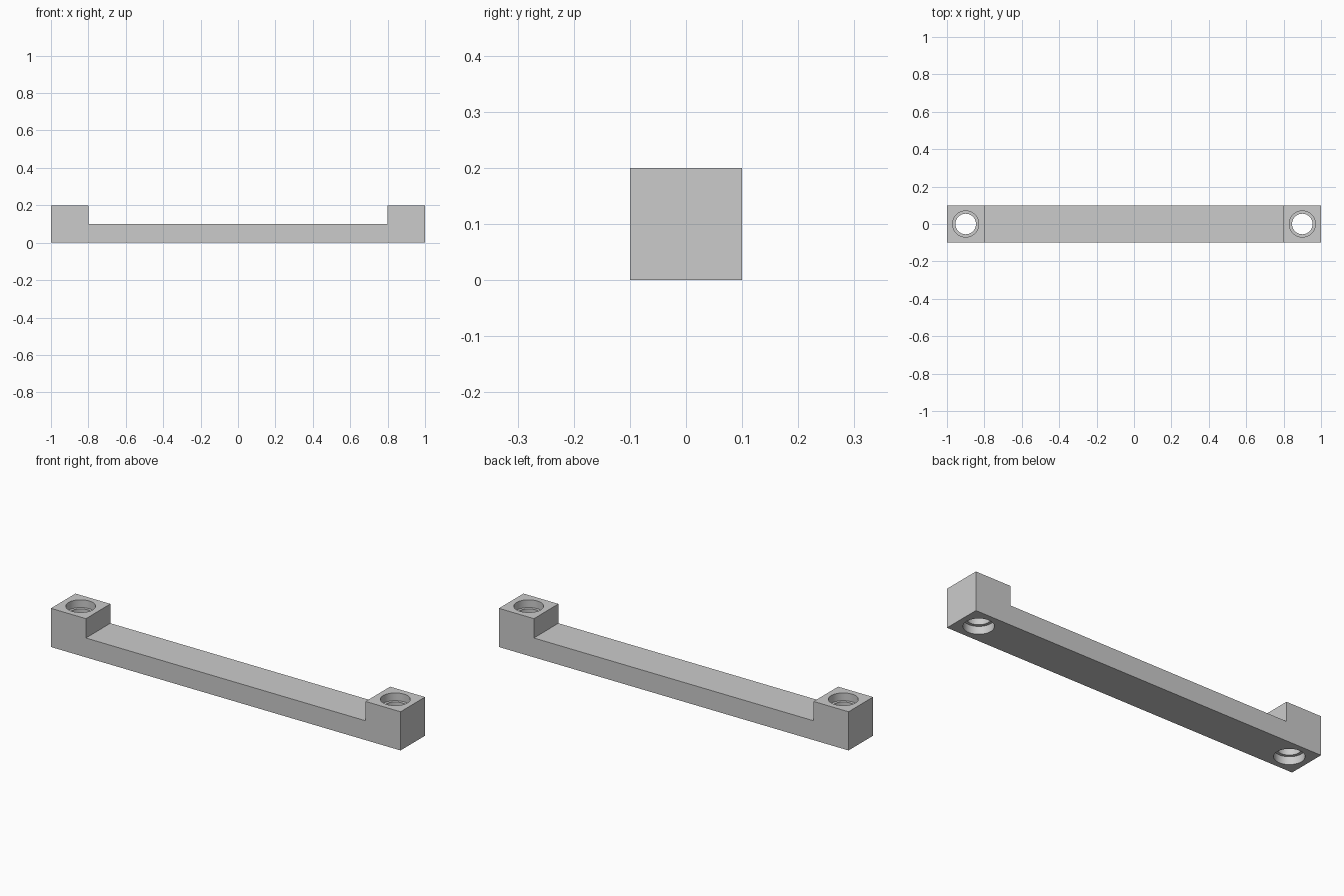
import bpy
import bmesh
from math import radians

cube = bpy.data.objects.get("Cube")
if cube:
    bpy.data.objects.remove(cube, do_unlink=True)

grey = bpy.data.materials.new("light grey")
grey.use_nodes = True
grey.diffuse_color = (0.6, 0.6, 0.6, 1)
grey.node_tree.nodes["Principled BSDF"].inputs["Base Color"].default_value = (0.6, 0.6, 0.6, 1)

# Bar with raised end blocks, extruded from its side profile
profile = [(-1, 0), (1, 0), (1, 0.2), (0.8, 0.2), (0.8, 0.1),
           (-0.8, 0.1), (-0.8, 0.2), (-1, 0.2)]
bm = bmesh.new()
side = bm.faces.new([bm.verts.new((x, -0.1, z)) for x, z in profile])
grown = bmesh.ops.extrude_face_region(bm, geom=[side])["geom"]
bmesh.ops.translate(bm, vec=(0, 0.2, 0),
                    verts=[v for v in grown if isinstance(v, bmesh.types.BMVert)])
bmesh.ops.recalc_face_normals(bm, faces=bm.faces)
mesh = bpy.data.meshes.new("handle_bar")
bm.to_mesh(mesh)
bm.free()
mesh.materials.append(grey)
bar = bpy.data.objects.new("handle_bar", mesh)
bpy.context.collection.objects.link(bar)


def drill(name, x, z, radius, depth):
    """Cut an upright round hole centred at height z."""
    bpy.ops.mesh.primitive_cylinder_add(vertices=48, radius=radius, depth=depth,
                                        location=(x, 0, z))
    cutter = bpy.context.object
    cutter.name = name
    cutter.data.materials.append(grey)
    cut = bar.modifiers.new(name, "BOOLEAN")
    cut.operation = "DIFFERENCE"
    cut.solver = "EXACT"
    cut.object = cutter
    bpy.context.view_layer.objects.active = bar
    bpy.ops.object.modifier_apply(modifier=name)
    bpy.data.objects.remove(cutter, do_unlink=True)


# Through holes with a wider recess at both mouths
recess = 0.04
for label, x in (("right", -0.9), ("left", 0.9)):
    drill(label + "_bore", x, 0.1, 0.055, 0.4)
    drill(label + "_top_recess", x, 0.2, 0.07, 2 * recess)
    drill(label + "_bottom_recess", x, 0, 0.07, 2 * recess)

bpy.ops.object.select_all(action="DESELECT")
bar.select_set(True)
bpy.context.view_layer.objects.active = bar
bpy.ops.object.shade_smooth_by_angle(angle=radians(30))
